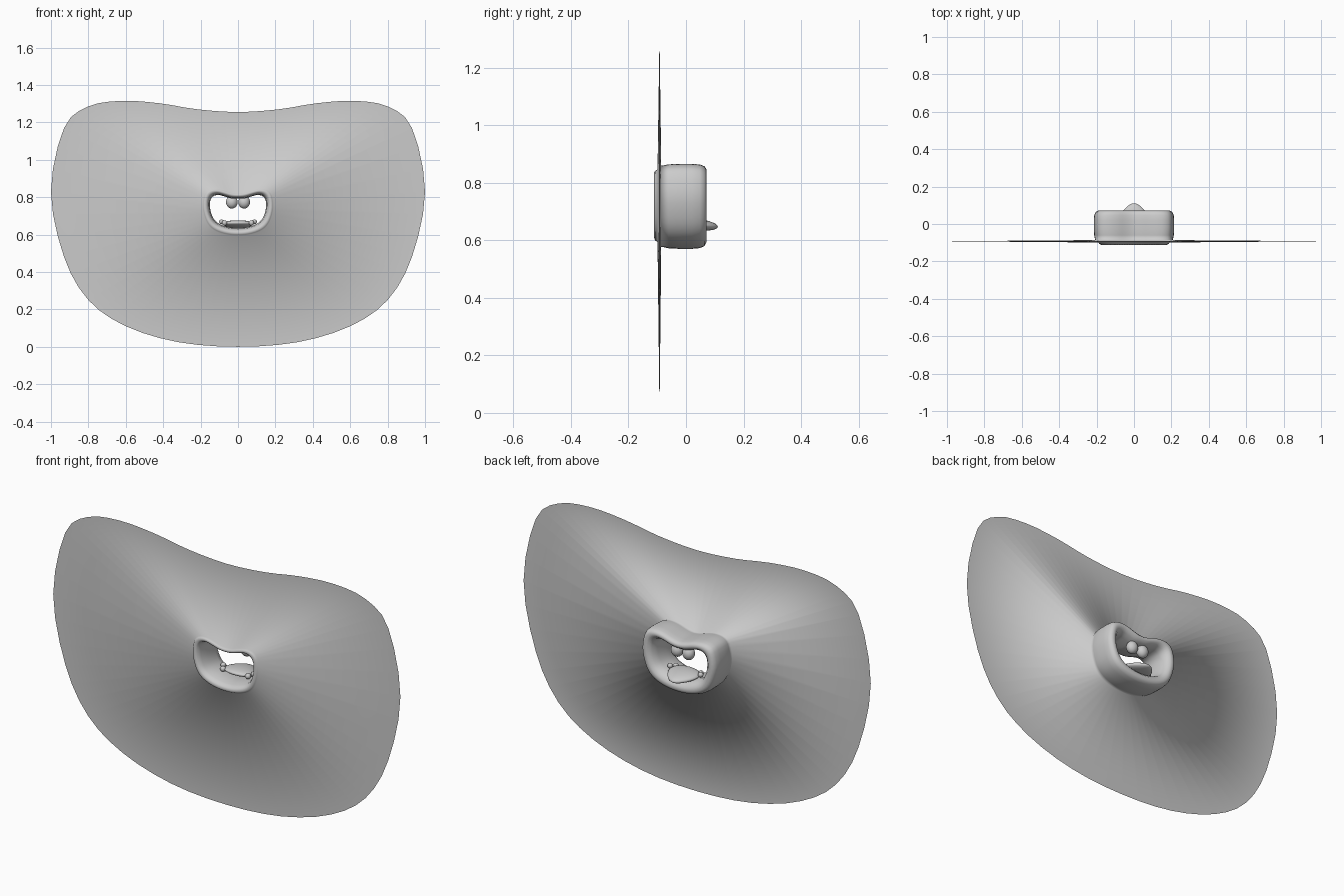
import bpy, bmesh, math
from mathutils import Vector

cube = bpy.data.objects.get("Cube")
if cube:
    bpy.data.objects.remove(cube, do_unlink=True)

grey = bpy.data.materials.new("plain grey")
grey.use_nodes = True
colour = (0.6, 0.6, 0.6, 1)
grey.diffuse_color = colour
grey.node_tree.nodes["Principled BSDF"].inputs["Base Color"].default_value = colour


def add_object(name, bm):
    bmesh.ops.recalc_face_normals(bm, faces=bm.faces)
    for f in bm.faces:
        f.smooth = True
    mesh = bpy.data.meshes.new(name)
    bm.to_mesh(mesh)
    bm.free()
    mesh.materials.append(grey)
    obj = bpy.data.objects.new(name, mesh)
    bpy.context.collection.objects.link(obj)
    return obj


def closed_curve(half, steps=3):
    """Mirror half an outline and run a smooth spline through it."""
    pts = [Vector(p) for p in half]
    pts += [Vector((-p.x, p.y)) for p in reversed(pts[1:-1])]
    n, out = len(pts), []
    for i in range(n):
        a, b, c, d = (pts[(i + k) % n] for k in (-1, 0, 1, 2))
        for s in range(steps):
            t = s / steps
            out.append(0.5 * (2 * b + (c - a) * t + (2 * a - 5 * b + 4 * c - d) * t ** 2
                              + (3 * b - a - 3 * c + d) * t ** 3))
    return out


# Outlines of the sheet, the mouth opening and the outside of the lips
sheet_half = [(0, 1.255), (.22, 1.27), (.42, 1.302), (.62, 1.315), (.8, 1.285), (.93, 1.17),
              (1, .83), (.93, .48), (.8, .25), (.6, .11), (.32, .025), (0, 0)]
opening_half = [(0, .792), (.035, .793), (.07, .803), (.105, .812), (.135, .803), (.15, .775),
                (.148, .735), (.138, .7), (.12, .672), (.09, .652), (.045, .639), (0, .635)]
sheet = closed_curve(sheet_half)
opening = closed_curve(opening_half)
outside = [Vector((p.x * .215, .57 + p.y * .225)) for p in sheet]
for p in outside:
    if p.y > .75:
        p.y -= .015 * math.exp(-(p.x / .07) ** 2)

# Lip section as (spread from opening to outside, depth); None is the sheet edge
section = [(0, -.04), (.08, -.085), (.22, -.105), (.4, -.111), (.55, -.107), (.64, -.099), None,
           (.88, -.086), (.97, -.06), (1, -.02), (1, .02), (.96, .048), (.85, .064),
           (.65, .071), (.4, .068), (.15, .052), (0, .02)]
bm = bmesh.new()
loops = []
for step in section:
    if step is None:
        loops.append([bm.verts.new((p.x, -.092, p.y)) for p in sheet])
    else:
        t, y = step
        flat = [a.lerp(b, t) for a, b in zip(opening, outside)]
        loops.append([bm.verts.new((p.x, y, p.y)) for p in flat])
n = len(sheet)
for i, loop in enumerate(loops):
    nxt = loops[(i + 1) % len(loops)]
    for j in range(n):
        k = (j + 1) % n
        bm.faces.new((loop[j], loop[k], nxt[k], nxt[j]))
rim = loops[section.index(None)]
for j in range(n):
    bm.edges.get((rim[j], rim[(j + 1) % n])).smooth = False
add_object("lips_and_sheet", bm)


def blob(name, centre, size, taper=0, droop=0):
    """A stretched ball that can narrow and droop toward the back."""
    bm = bmesh.new()
    bmesh.ops.create_uvsphere(bm, u_segments=24, v_segments=14, radius=1)
    for v in bm.verts:
        x, y, z = v.co
        v.co = Vector((x * (1 - taper * y) * size[0], y * size[1],
                       z * size[2] - droop * y)) + Vector(centre)
    return add_object(name, bm)


# Tongue, with its tip out of the back of the mouth
blob("tongue", (0, .035, .655), (.078, .076, .02), taper=.35, droop=.008)

# Upper teeth and small bumps beside the tongue root
for side, x in (("right", -1), ("left", 1)):
    blob(side + "_upper_tooth", (x * .033, .025, .773), (.031, .028, .034))
    blob(side + "_tongue_bump", (x * .072, -.02, .662), (.014, .014, .014))
    blob(side + "_lower_bump", (x * .088, .005, .668), (.013, .013, .013))
